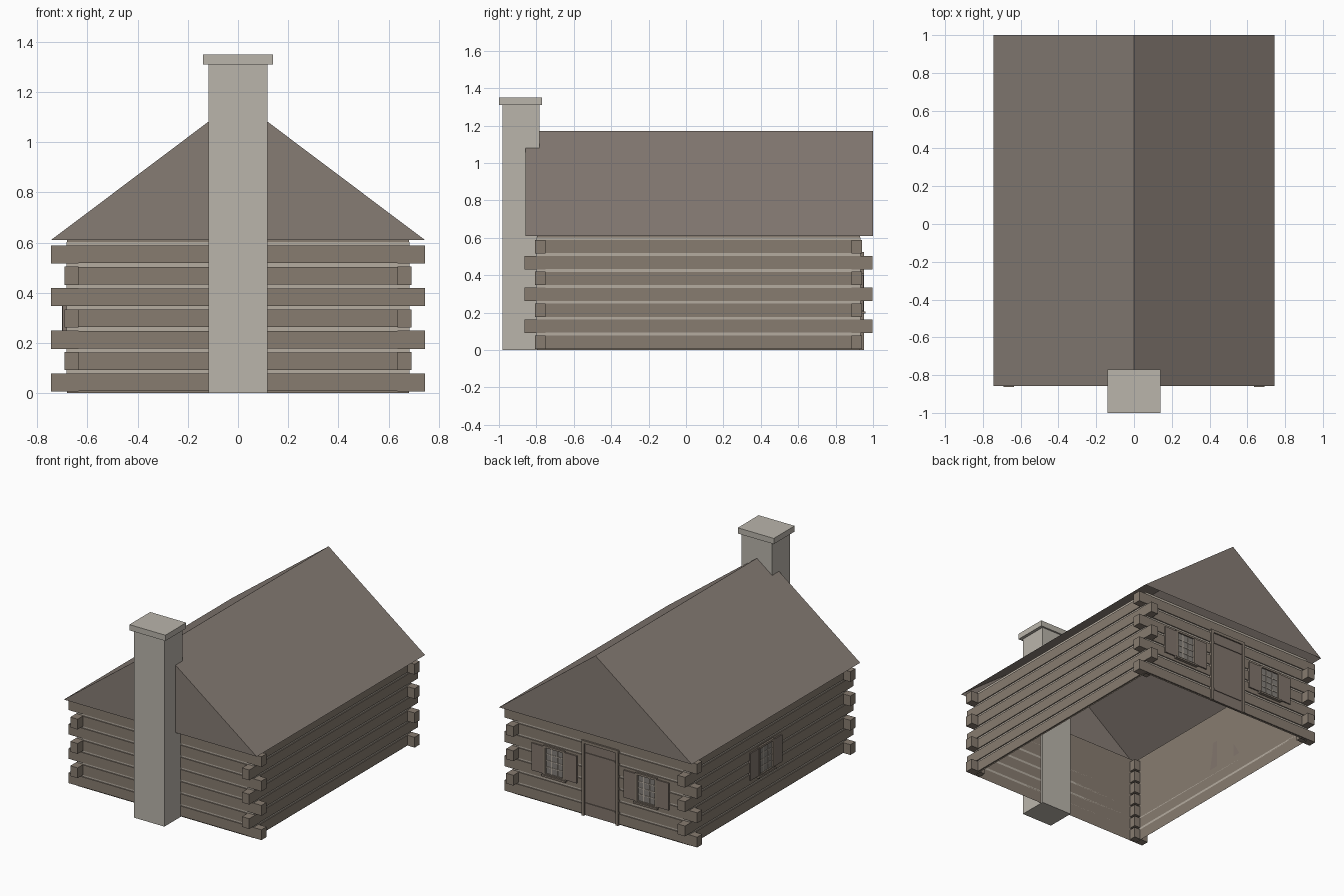
import bpy
import bmesh
from mathutils import Matrix, Vector

cube = bpy.data.objects.get("Cube")
if cube:
    bpy.data.objects.remove(cube)


def material(name, hex_code):
    """Flat material from an sRGB hex colour, stored as linear values."""
    srgb = [int(hex_code[i:i + 2], 16) / 255 for i in (0, 2, 4)]
    col = [c / 12.92 if c < 0.04 else ((c + 0.055) / 1.055) ** 2.4 for c in srgb] + [1]
    m = bpy.data.materials.new(name)
    m.use_nodes = True
    m.diffuse_color = col
    m.node_tree.nodes["Principled BSDF"].inputs["Base Color"].default_value = col
    return m


LOG = material("log brown", "877C70")
ROOF = material("roof brown", "867C74")
DOOR = material("door brown", "82766D")
STONE = material("chimney stone", "BAB5AB")
CHINK = material("chinking", "B5ACA0")
PANE = material("window pane", "85807A")


def finish(name, bm, mat):
    bmesh.ops.recalc_face_normals(bm, faces=bm.faces)
    mesh = bpy.data.meshes.new(name)
    bm.to_mesh(mesh)
    bm.free()
    mesh.materials.append(mat)
    obj = bpy.data.objects.new(name, mesh)
    bpy.context.collection.objects.link(obj)
    return obj


def boxes(name, ranges, mat):
    """One object from boxes given as ((x0, x1), (y0, y1), (z0, z1))."""
    bm = bmesh.new()
    for r in ranges:
        mid = Vector([(a + b) / 2 for a, b in r])
        size = [abs(b - a) for a, b in r]
        bmesh.ops.create_cube(bm, size=1, matrix=Matrix.Translation(mid) @ Matrix.Diagonal(size + [1]))
    return finish(name, bm, mat)


# Main dimensions
HX, FRONT, BACK = 0.69, -0.805, 0.94      # outer faces of the logs
EAVE, RIDGE = 0.61, 1.17
RECESS = 0.009                            # logs stand proud of the wall sheet
BLOCK = 0.055                             # width of the corner log ends
LAYERS, PITCH, LOG_H = 7, 0.085, 0.07

# Wall sheet, open at top and bottom
bm = bmesh.new()
wx, wf, wb = HX - RECESS, FRONT + RECESS, BACK - RECESS
corners = [(-wx, wf), (wx, wf), (wx, wb), (-wx, wb)]
low = [bm.verts.new((x, y, 0)) for x, y in corners]
high = [bm.verts.new((x, y, EAVE)) for x, y in corners]
for i in range(4):
    j = (i + 1) % 4
    bm.faces.new((low[i], low[j], high[j], high[i]))
finish("wall", bm, LOG)


def courses(z0, z1, depth):
    """Thin bands on the outside of all four walls."""
    out = []
    for s in (-1, 1):
        out.append(((s * wx, s * (wx + depth)), (wf - depth, wb + depth), (z0, z1)))
    out.append(((-wx - depth, wx + depth), (wf - depth, wf), (z0, z1)))
    out.append(((-wx - depth, wx + depth), (wb, wb + depth), (z0, z1)))
    return out


# Logs, chinking and interlocking corner ends
logs, chinks, ends = [], [], []
for i in range(LAYERS):
    z0 = 0.008 + i * PITCH
    z1 = z0 + LOG_H
    logs += courses(z0, z1, RECESS)
    chinks += courses(z1, z0 + PITCH, 0.002)
    for s in (-1, 1):
        for outer, sy in ((FRONT, -1), (BACK, 1)):
            rx, ry = 0.0, 0.0
            if i % 2 == 0:
                rx = 0.054
            else:
                ry = 0.057
            ends.append(((s * (HX - BLOCK), s * (HX + rx + 0.001)),
                         (outer - sy * BLOCK, outer + sy * (ry + 0.001)),
                         (z0 - 0.001, z1 + 0.001)))
boxes("wall_logs", logs, LOG)
boxes("chinking_strips", chinks, CHINK)
boxes("corner_log_ends", ends, LOG)

# Roof: two slopes and two gables, open underneath
bm = bmesh.new()
tri = [(-0.745, EAVE), (0, RIDGE), (0.745, EAVE)]
f = [bm.verts.new((x, -0.858, z)) for x, z in tri]
b = [bm.verts.new((x, 1.0, z)) for x, z in tri]
for face in (f, b[::-1], (f[0], b[0], b[1], f[1]), (f[1], b[1], b[2], f[2])):
    bm.faces.new(face)
finish("roof", bm, ROOF)

# Chimney
boxes("chimney", [((-0.118, 0.118), (-0.98, -0.782), (0, 1.31))], STONE)
boxes("chimney_cap", [((-0.139, 0.139), (-1.0, -0.77), (1.31, 1.35))], STONE)


def on_back(u, d, z, centre):
    return ((centre + u[0], centre + u[1]), (BACK + d[0], BACK + d[1]), z)


def on_side(u, d, z, centre):
    return ((-HX - d[0], -HX - d[1]), (centre + u[0], centre + u[1]), z)


def window(label, place, centre):
    """Framed window with glazing bars, a sill and two shutters."""
    w, z0, z1, t = 0.068, 0.215, 0.395, 0.014
    deep = -RECESS

    def add(part, items, mat):
        boxes(label + part, [place(*item, centre) for item in items], mat)

    add("_pane", [((-w, w), (deep, 0.002), (z0, z1))], PANE)
    bars = [((-w + k * w * 2 / 3 - 0.003, -w + k * w * 2 / 3 + 0.003), (0, 0.005), (z0, z1))
            for k in (1, 2)]
    for k in (1, 2, 3):
        zc = z0 + (z1 - z0) * k / 4
        bars.append(((-w, w), (0, 0.005), (zc - 0.003, zc + 0.003)))
    for s in (-1, 1):
        bars.append(((s * (w - 0.004), s * w), (0, 0.005), (z0, z1)))
    add("_glazing_bars", bars, CHINK)
    frame = [((s * w, s * (w + t)), (deep, 0.012), (z0 - t, z1 + t)) for s in (-1, 1)]
    frame.append(((-w, w), (deep, 0.012), (z1, z1 + t)))
    frame.append(((-w, w), (deep, 0.012), (z0 - t, z0)))
    frame.append(((-w - t - 0.01, w + t + 0.01), (deep, 0.021), (z0 - t - 0.006, z0 - t + 0.006)))
    add("_frame", frame, LOG)
    add("_shutters", [((s * (w + t), s * 0.175), (deep, 0.009), (z0 - 0.005, z1 + 0.005))
                      for s in (-1, 1)], DOOR)


window("back_left_window", on_back, 0.355)
window("back_right_window", on_back, -0.355)
window("side_window", on_side, 0.11)

# Door with its frame and two battens
top = 0.505
boxes("door", [((-0.122, 0.122), (wb, BACK + 0.003), (0.004, top))], DOOR)
boxes("door_battens", [((-0.115, 0.115), (BACK, BACK + 0.008), (z, z + 0.012))
                       for z in (0.08, 0.43)], DOOR)
posts = [((s * 0.122, s * 0.142), (wb, BACK + 0.012), (0, top + 0.02)) for s in (-1, 1)]
boxes("door_frame", posts + [((-0.122, 0.122), (wb, BACK + 0.012), (top, top + 0.02))], LOG)
